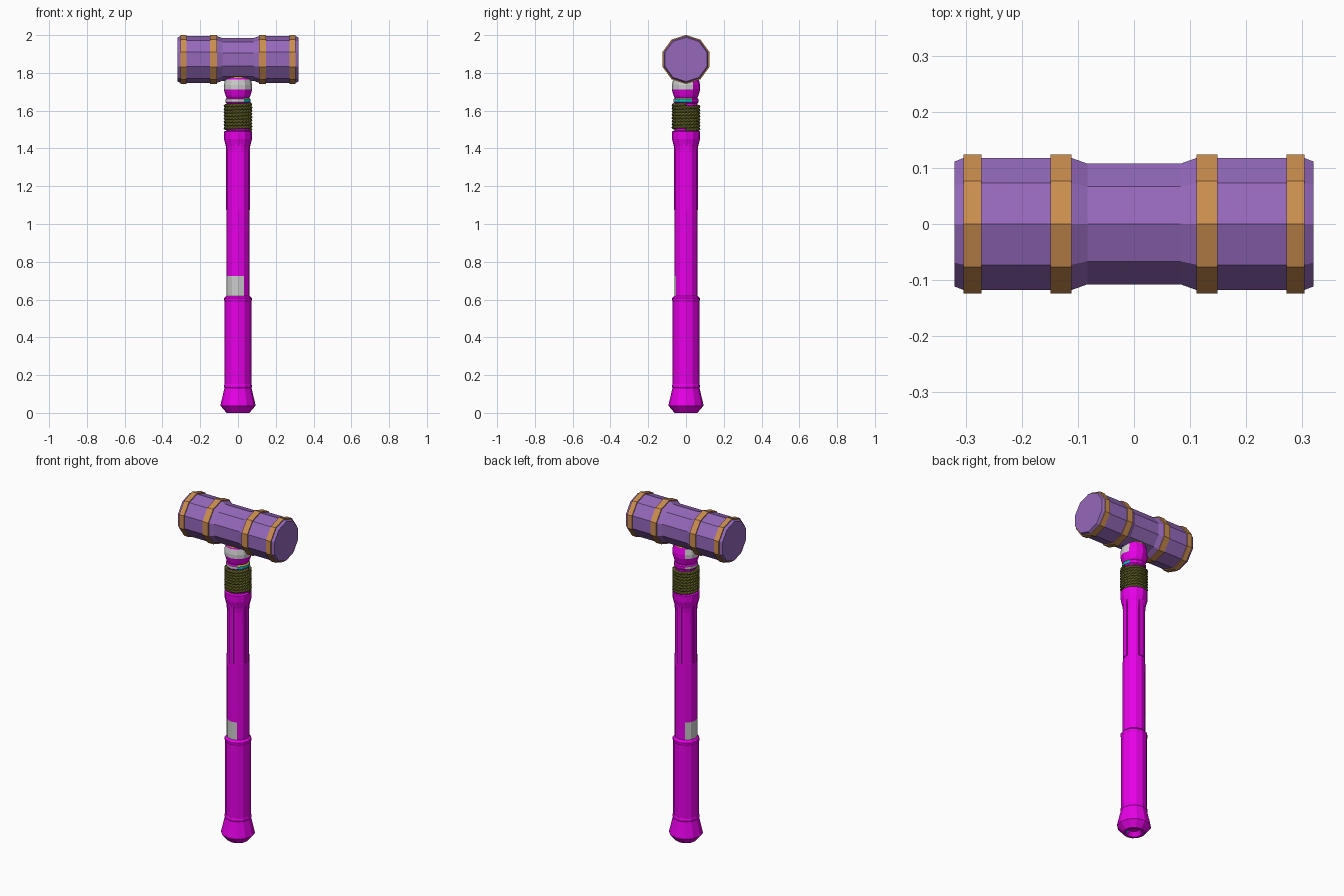
import bpy, bmesh
from math import sin, cos, pi, radians
from mathutils import Matrix, Vector

if "Cube" in bpy.data.objects:
    bpy.data.objects.remove(bpy.data.objects["Cube"])

def mat(name, r, g, b):
    m = bpy.data.materials.new(name)
    m.diffuse_color = (r, g, b, 1)
    m.use_nodes = True
    m.node_tree.nodes["Principled BSDF"].inputs["Base Color"].default_value = m.diffuse_color
    return m

PURPLE = mat("purple", .30, .14, .50)
COPPER = mat("copper", .60, .27, .08)
MAGENTA = mat("magenta", .80, .0, .80)
GREY = mat("grey", .6, .6, .6)
TEAL = mat("teal", .0, .55, .6)
YELLOW = mat("yellow", .8, .5, .05)
OLIVE = mat("olive", .12, .12, .02)

def lathe(name, profile, sides, mats, pick=None, xform=None):
    """Faceted solid of revolution; profile is (radius, z). pick(row, degrees) -> material slot."""
    bm = bmesh.new()
    rings = [[bm.verts.new((r * cos(2 * pi * i / sides), r * sin(2 * pi * i / sides), z))
              for i in range(sides)] for r, z in profile]
    for row, (a, b) in enumerate(zip(rings, rings[1:])):
        for i in range(sides):
            j = (i + 1) % sides
            f = bm.faces.new((a[i], a[j], b[j], b[i]))
            if pick:
                f.material_index = pick(row, (i + .5) * 360 / sides)
    bm.faces.new(rings[0][::-1])
    bm.faces.new(rings[-1])
    if xform:
        bmesh.ops.transform(bm, matrix=xform, verts=bm.verts)
    bmesh.ops.recalc_face_normals(bm, faces=bm.faces)
    me = bpy.data.meshes.new(name)
    bm.to_mesh(me)
    bm.free()
    for m in mats:
        me.materials.append(m)
    ob = bpy.data.objects.new(name, me)
    bpy.context.collection.objects.link(ob)
    return ob

# Ten-sided head lying along x, with a narrowed waist
HEAD = Matrix.Translation((0, 0, 1.871)) @ Matrix.Rotation(pi / 2, 4, 'Y')
half = [(.117, .32), (.124, .303), (.124, .112), (.113, .083)]
lathe("head", [(r, -x) for r, x in half] + half[::-1], 10, [PURPLE], xform=HEAD)

# Copper bands round the head
for side, s in (("left", -1), ("right", 1)):
    for part, x0, x1 in (("outer", .272, .304), ("inner", .111, .149)):
        lathe(f"{side}_{part}_band", [(.13, s * x0), (.13, s * x1)], 10, [COPPER], xform=HEAD)

# Pommel with a recessed underside
lathe("pommel", [(.03, .025), (.045, 0), (.06, 0), (.092, .037), (.092, .045),
                 (.074, .122), (.07, .14)], 12, [MAGENTA, TEAL],
      lambda row, a: 1 if row == 0 and (a < 60 or a > 300) else 0)

# Grip sleeve with slightly raised ends
lathe("grip", [(.07, .13), (.074, .137), (.074, .145), (.071, .152), (.071, .59),
               (.074, .597), (.074, .607), (.062, .62)], 12, [MAGENTA])

# Shaft with a pale half-round patch
lathe("shaft", [(.062, .6), (.062, .62), (.062, .725), (.061, 1.4), (.061, 1.66)], 12,
      [MAGENTA, GREY], lambda row, a: 1 if row == 1 and 120 < a < 300 else 0)

# Flared collar under the rope
lathe("collar", [(.061, 1.38), (.064, 1.41), (.074, 1.45), (.075, 1.49), (.06, 1.495)],
      12, [MAGENTA])

# Thin reinforcing strips running down from the collar
for k, side in enumerate(("right", "back", "left", "front")):
    bm = bmesh.new()
    bmesh.ops.create_cube(bm, size=1, matrix=Matrix.Rotation(k * pi / 2, 4, 'Z')
                          @ Matrix.Translation((.058, 0, 1.26))
                          @ Matrix.Diagonal((.012, .03, .37, 1)))
    me = bpy.data.meshes.new(side + "_strip")
    bm.to_mesh(me)
    bm.free()
    me.materials.append(MAGENTA)
    bpy.context.collection.objects.link(bpy.data.objects.new(side + "_strip", me))

# Twisted three-strand rope wrapped round the shaft
TURNS, STEPS = 8, 40
cu = bpy.data.curves.new("rope_wrap", 'CURVE')
cu.dimensions = '3D'
cu.bevel_depth = .0058
cu.bevel_resolution = 1
cu.use_fill_caps = True
for strand in range(3):
    n = TURNS * STEPS
    sp = cu.splines.new('POLY')
    sp.points.add(n)
    for i, p in enumerate(sp.points):
        t = i / n
        a = 2 * pi * TURNS * t
        tw = a * 8 + strand * 2 * pi / 3
        r = .0655 + .005 * cos(tw)
        p.co = (r * cos(a), r * sin(a), 1.499 + .134 * t + .005 * sin(tw), 1)
cu.materials.append(OLIVE)
bpy.context.collection.objects.link(bpy.data.objects.new("rope_wrap", cu))

# Coloured ring and bulging neck below the head
def neck_colour(row, a):
    if row == 1:
        return 1 if 120 < a < 300 else (2 if a > 300 or a < 30 else 0)
    if row == 2:
        return 3 if a > 300 or a < 30 else 0
    if row in (5, 6):
        return 1 if a > 120 or a < 30 else 0
    return 3 if row == 8 else 0

lathe("neck", [(.06, 1.637), (.066, 1.645), (.066, 1.661), (.06, 1.668), (.066, 1.68),
               (.075, 1.712), (.075, 1.735), (.068, 1.765), (.066, 1.772), (.062, 1.782),
               (.06, 1.8)], 12, [MAGENTA, GREY, TEAL, YELLOW], neck_colour)
